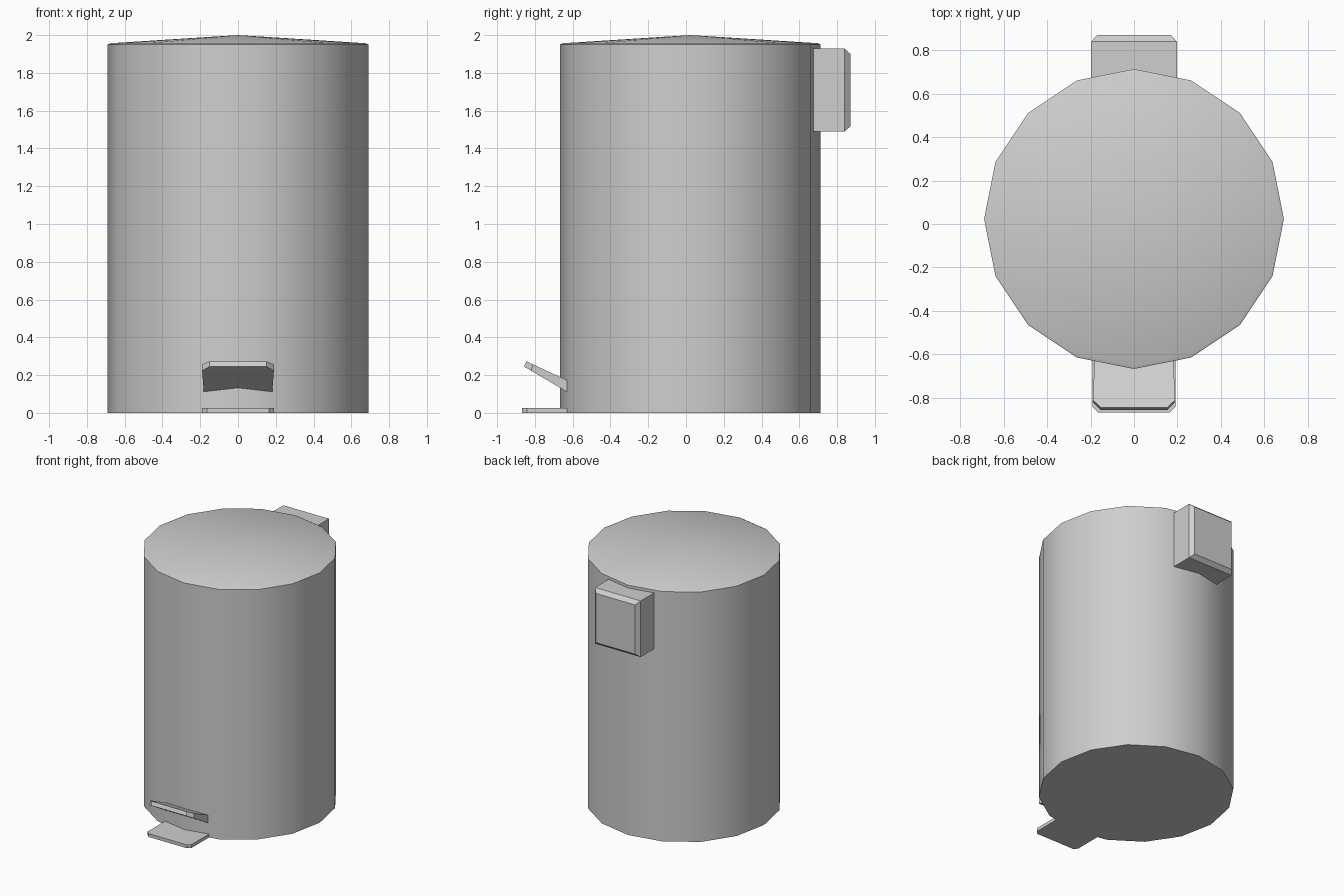
import bpy, bmesh, math

cube = bpy.data.objects.get("Cube")
if cube:
    bpy.data.objects.remove(cube, do_unlink=True)

# Single light grey finish
grey = bpy.data.materials.new("light_grey")
grey.use_nodes = True
COLOUR = (0.62, 0.62, 0.62, 1)
grey.diffuse_color = COLOUR
grey.node_tree.nodes["Principled BSDF"].inputs["Base Color"].default_value = COLOUR

SIDES, RADIUS, CENTRE_Y = 16, 0.69, 0.023


def loft(name, loops, cap_start=True, cap_end=True):
    """Skin a list of equal-length loops; gentle edges smooth, others sharp."""
    bm = bmesh.new()
    rings = [[bm.verts.new(p) for p in loop] for loop in loops]
    n = len(rings[0])
    for a, b in zip(rings, rings[1:]):
        for i in range(n):
            j = (i + 1) % n
            bm.faces.new((a[i], a[j], b[j], b[i]))
    if cap_start:
        bm.faces.new(rings[0][::-1])
    if cap_end:
        bm.faces.new(rings[-1])
    bmesh.ops.remove_doubles(bm, verts=bm.verts, dist=1e-5)
    bmesh.ops.recalc_face_normals(bm, faces=bm.faces)
    for f in bm.faces:
        f.smooth = True
    for e in bm.edges:
        if len(e.link_faces) == 2:
            e.smooth = e.calc_face_angle() < math.radians(30)
    mesh = bpy.data.meshes.new(name)
    bm.to_mesh(mesh)
    bm.free()
    mesh.materials.append(grey)
    obj = bpy.data.objects.new(name, mesh)
    bpy.context.collection.objects.link(obj)
    return obj


def ring(r, z):
    step = math.tau / SIDES
    return [(r * math.cos(i * step), CENTRE_Y + r * math.sin(i * step), z)
            for i in range(SIDES)]


def rectangle(half_x, y, z0, z1):
    return [(-half_x, y, z0), (half_x, y, z0), (half_x, y, z1), (-half_x, y, z1)]


def mirrored(half):
    """Complete an outline from its +x half, back to front."""
    return half + [(-x, y) for x, y in reversed(half)]


# Bin body
loft("bin_body", [ring(RADIUS, 0), ring(RADIUS, 1.945)])

# Shallow conical lid with a bevelled rim
loft("lid", [ring(RADIUS, 1.945), ring(RADIUS, 1.95), ring(0.676, 1.957),
             ring(0, 2.0)], cap_start=False, cap_end=False)

# Hinge housing with a chamfered back
loft("hinge_housing", [rectangle(0.197, 0.65, 1.49, 1.928),
                       rectangle(0.197, 0.84, 1.49, 1.928),
                       rectangle(0.17, 0.87, 1.517, 1.901)])

# Foot plate on the floor, its back edge meeting the body
plate = mirrored([(0, -0.667), (0.19, -0.629), (0.19, -0.842), (0.165, -0.867)])
plate.pop()  # both halves share the middle point
loft("foot_plate", [[(x, y, z) for x, y in plate] for z in (0, 0.026)])

# Raised pedal, tapering towards its tip
top = mirrored([(0.18, -0.6), (0.19, -0.81), (0.152, -0.845)])
under = mirrored([(0.18, -0.6), (0.19, -0.82), (0.152, -0.857)])
loft("pedal", [[(x, y, 0.12 + (-0.645 - y) * 0.59) for x, y in under],
               [(x, y, 0.18 + (-0.645 - y) * 0.465) for x, y in top]])
